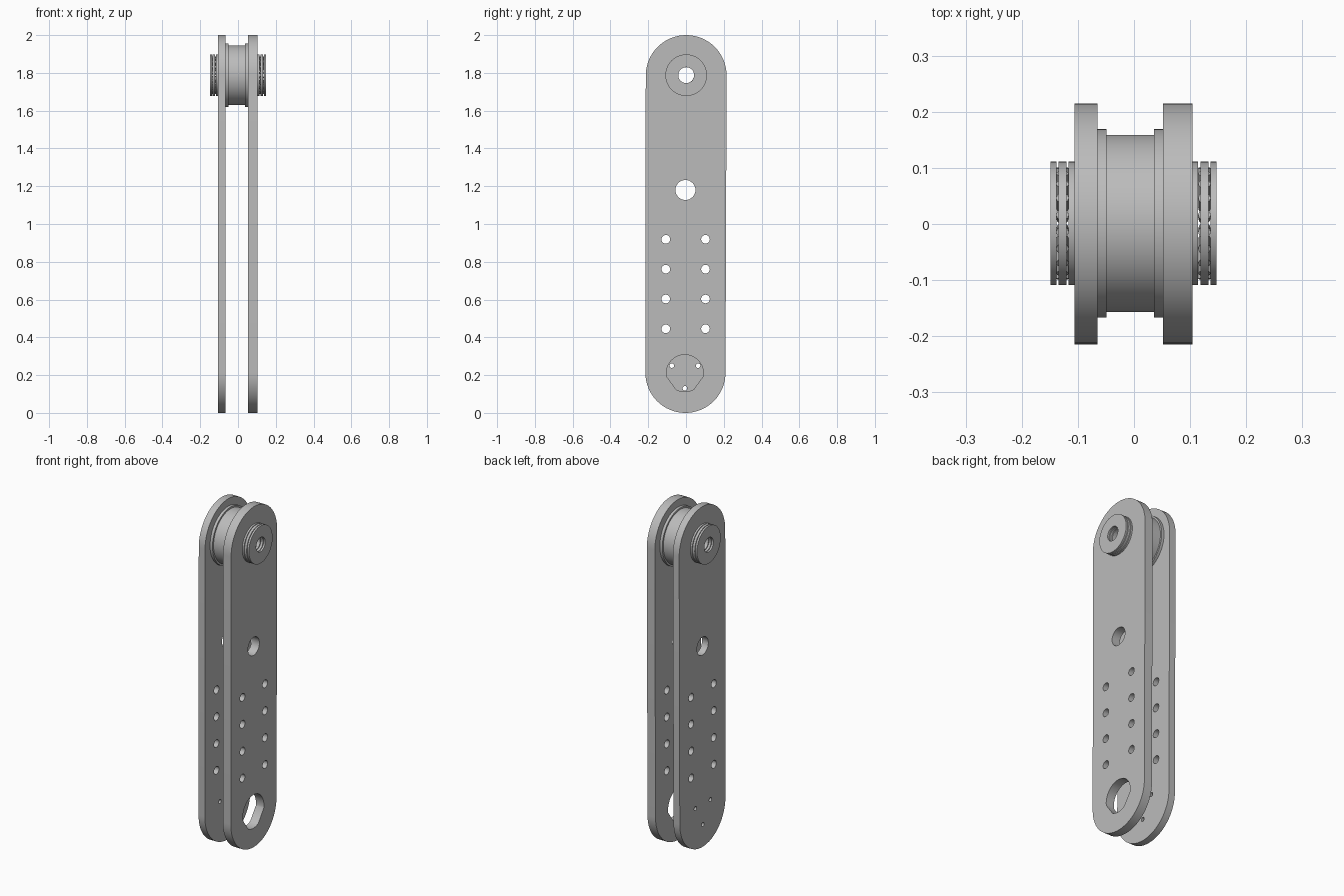
import bpy, bmesh
from math import cos, sin, pi, radians
from mathutils import Matrix

if "Cube" in bpy.data.objects:
    bpy.data.objects.remove(bpy.data.objects["Cube"])

# One bare metal colour
steel = bpy.data.materials.new("steel_grey")
steel.use_nodes = True
GREY = (0.5, 0.5, 0.5, 1)
steel.diffuse_color = GREY
steel.node_tree.nodes["Principled BSDF"].inputs["Base Color"].default_value = GREY

AXLE_Y, AXLE_Z, BORE = 0.001, 1.788, 0.042
# Curve plane (x, y) becomes (y, z); extrusion runs along x
UPRIGHT = Matrix(((0, 0, 1, 0), (1, 0, 0, 0), (0, 1, 0, 0), (0, 0, 0, 1)))


def finish(name, bm, matrix):
    bmesh.ops.remove_doubles(bm, verts=bm.verts, dist=1e-5)
    bmesh.ops.recalc_face_normals(bm, faces=bm.faces)
    bm.transform(matrix)
    mesh = bpy.data.meshes.new(name)
    bm.to_mesh(mesh)
    bm.free()
    mesh.materials.clear()
    mesh.materials.append(steel)
    obj = bpy.data.objects.new(name, mesh)
    bpy.context.collection.objects.link(obj)
    bpy.ops.object.select_all(action='DESELECT')
    obj.select_set(True)
    bpy.context.view_layer.objects.active = obj
    bpy.ops.object.shade_smooth_by_angle(angle=radians(30))
    return obj


def arc(y, z, r, start=0, end=360, steps=32):
    angles = [radians(start + (end - start) * i / steps) for i in range(steps + 1)]
    points = [(y + r * cos(a), z + r * sin(a)) for a in angles]
    return points[:-1] if end - start == 360 else points


def plate(name, x0, x1, loops):
    """Extrude an outline with holes between two x positions."""
    curve = bpy.data.curves.new(name, 'CURVE')
    curve.dimensions = '2D'
    curve.fill_mode = 'BOTH'
    curve.extrude = (x1 - x0) / 2
    for points in loops:
        spline = curve.splines.new('POLY')
        spline.points.add(len(points) - 1)
        for p, (y, z) in zip(spline.points, points):
            p.co = (y, z, 0, 1)
        spline.use_cyclic_u = True
    helper = bpy.data.objects.new(name + "_outline", curve)
    bpy.context.collection.objects.link(helper)
    bpy.context.view_layer.update()
    mesh = helper.evaluated_get(bpy.context.evaluated_depsgraph_get()).to_mesh()
    bm = bmesh.new()
    bm.from_mesh(mesh)
    bpy.data.objects.remove(helper)
    bpy.data.curves.remove(curve)
    return finish(name, bm, Matrix.Translation(((x0 + x1) / 2, 0, 0)) @ UPRIGHT)


def lathe(name, profile):
    """Turn a closed (x, radius) profile about the axle."""
    bm = bmesh.new()
    verts = [bm.verts.new((x, 0, r)) for x, r in profile]
    edges = [bm.edges.new((v, verts[i - 1])) for i, v in enumerate(verts)]
    bmesh.ops.spin(bm, geom=verts + edges, cent=(0, 0, 0), axis=(1, 0, 0),
                   angle=2 * pi, steps=64)
    return finish(name, bm, Matrix.Translation((0, AXLE_Y, AXLE_Z)))


def ring(name, x0, x1, inner, outer):
    return lathe(name, [(x0, inner), (x0, outer), (x1, outer), (x1, inner)])


# Side plates: round-ended outline, axle bore, pivot hole and bolt holes
outline = (arc(AXLE_Y, 1.786, 0.214, 0, 180)
           + arc(-0.003, 0.212, 0.212, 180, 360))
holes = [arc(AXLE_Y, AXLE_Z, BORE), arc(-0.003, 1.18, 0.053)]
for row in range(4):
    for y in (-0.107, 0.103):
        holes.append(arc(y, 0.445 + 0.158 * row, 0.023, steps=20))

# Left plate has a keyed opening, right plate three screw holes
key_opening = (arc(-0.006, 0.21, 0.098, -10, 190)
               + arc(-0.006, 0.21, 0.098, 242, 298, 8))
screw_holes = [arc(y, z, 0.012, steps=16)
               for y, z in ((-0.075, 0.25), (0.064, 0.25), (-0.006, 0.13))]
plate("left_plate", 0.052, 0.104, [outline] + holes + [key_opening])
plate("right_plate", -0.106, -0.065, [outline] + holes + screw_holes)

# Flanged roller between the plates
FLANGE, CORE = 0.168, 0.158
lathe("flanged_roller", [(-0.065, BORE), (-0.065, FLANGE), (-0.049, FLANGE),
                         (-0.049, CORE), (0.036, CORE), (0.036, FLANGE),
                         (0.052, FLANGE), (0.052, BORE)])


# Thrust bearing on each outer face: two washers, a cage and radial needles
def thrust_bearing(side, start, sign):
    def at(d):
        return start + sign * d
    ring(side + "_inner_washer", at(0), at(0.0105), BORE, 0.11)
    ring(side + "_cage", at(0.0145), at(0.0285), BORE, 0.11)
    ring(side + "_outer_washer", at(0.0325), at(0.043), BORE, 0.11)
    bm = bmesh.new()
    for i in range(20):
        spin = Matrix.Rotation(2 * pi * (i + 0.5) / 20, 4, 'X')
        bmesh.ops.create_cone(bm, cap_ends=True, segments=12, radius1=0.011,
                              radius2=0.011, depth=0.04,
                              matrix=spin @ Matrix.Translation((0, 0, 0.08)))
    finish(side + "_needles", bm,
           Matrix.Translation((at(0.0215), AXLE_Y, AXLE_Z)))


thrust_bearing("left", 0.104, 1)
thrust_bearing("right", -0.106, -1)
